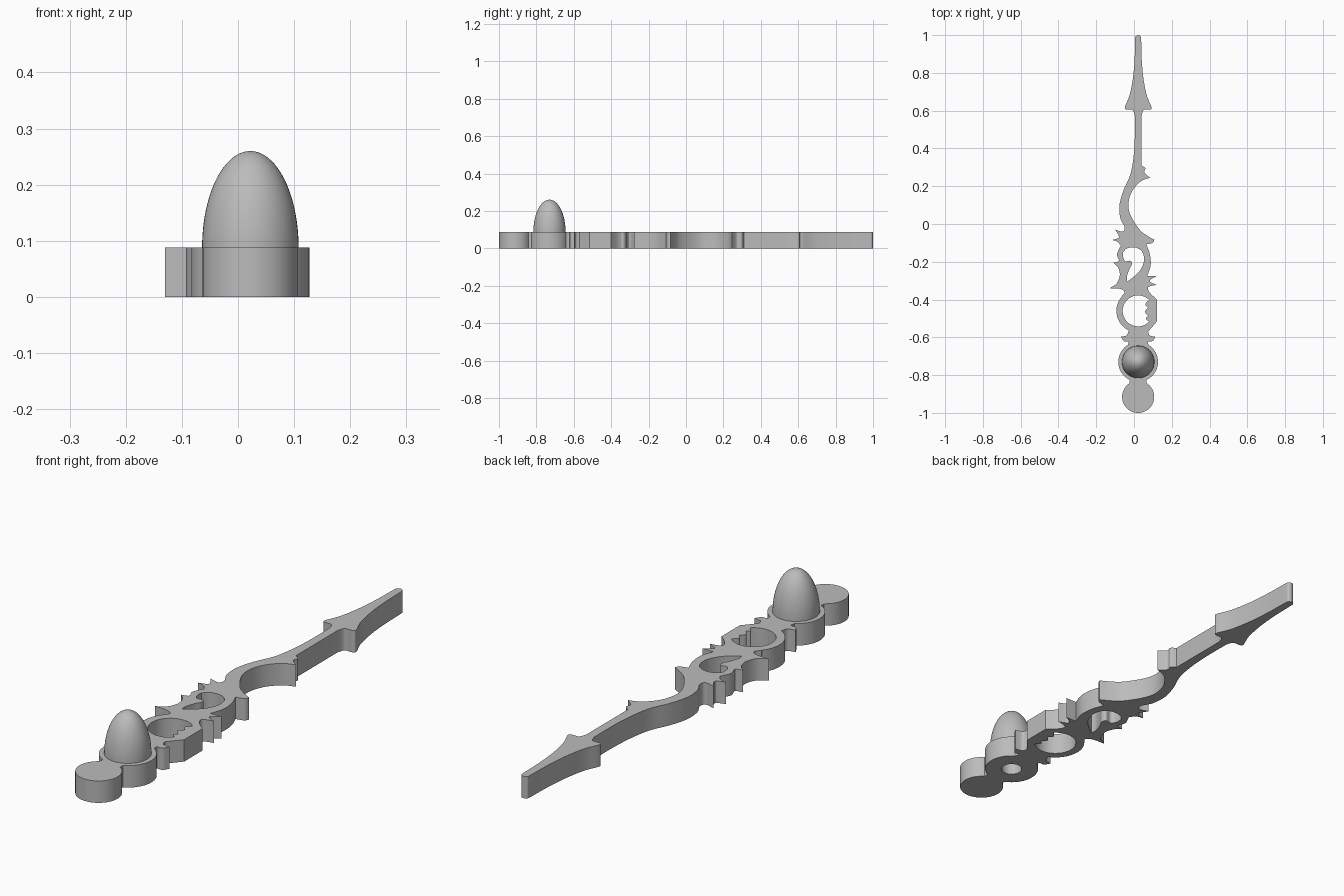
import bpy
import bmesh
import math
from mathutils import Vector

CENTRE_X = .022
THICKNESS = .088
HUB_Y = -.73

default_cube = bpy.data.objects.get("Cube")
if default_cube:
    bpy.data.objects.remove(default_cube, do_unlink=True)

grey = bpy.data.materials.new("plain grey")
grey.use_nodes = True
grey.diffuse_color = (.5, .5, .5, 1)
grey.node_tree.nodes["Principled BSDF"].inputs["Base Color"].default_value = grey.diffuse_color


def smooth(points, steps=6):
    """Smooth path through the points; the ends stay sharp corners."""
    points = [Vector(point) for point in points]
    padded = [points[0]] + points + [points[-1]]
    path = []
    for before, start, end, after in zip(padded, padded[1:], padded[2:], padded[3:]):
        for step in range(steps):
            t = step / steps
            leave, arrive = (end - before) / 2, (after - start) / 2
            bend = 3 * (end - start) - 2 * leave - arrive
            twist = 2 * (start - end) + leave + arrive
            path.append(start + t * (leave + t * (bend + t * twist)))
    return path + [points[-1]]


def strokes(*runs):
    """Join smooth runs; each run starts at the sharp end of the previous one."""
    path = smooth(runs[0])
    for run in runs[1:]:
        path += smooth([path[-1]] + list(run))[1:]
    return path


def arc(centre_y, radius, first, last, steps=40):
    """Arc on the centre line, angles in degrees."""
    angles = [math.radians(first + (last - first) * i / steps) for i in range(steps + 1)]
    return [Vector((CENTRE_X + radius * math.cos(a), centre_y + radius * math.sin(a)))
            for a in angles]


def mirrored(path):
    """Same path on the other side, walked the other way."""
    return [Vector((2 * CENTRE_X - point.x, point.y)) for point in reversed(path)]


def finish(obj):
    """Weld, orient and shade a finished part."""
    mesh = bmesh.new()
    mesh.from_mesh(obj.data)
    bmesh.ops.remove_doubles(mesh, verts=mesh.verts, dist=.0002)
    bmesh.ops.recalc_face_normals(mesh, faces=mesh.faces)
    mesh.to_mesh(obj.data)
    mesh.free()
    obj.data.materials.clear()
    obj.data.materials.append(grey)
    bpy.ops.object.select_all(action="DESELECT")
    obj.select_set(True)
    bpy.context.view_layer.objects.active = obj
    bpy.ops.object.shade_smooth_by_angle(angle=math.radians(35))


# Symmetric parts of the outline: arrow tip, neck spikes, round end
tip = smooth([(CENTRE_X, 1), (.035, .994), (.038, .975), (.041, .87), (.05, .77),
              (.068, .68), (.092, .62), (.085, .606), (.052, .603), (.04, .575)])
neck = strokes([(.075, -.57), (.083, -.59), (.113, -.597)],
               [(.098, -.62), (.075, -.622), (.077, -.642)])
foot = arc(HUB_Y, .105, 58, -65) + arc(-.915, .085, 58, -90)

# Right edge, from the shaft down to the ring
right_edge = strokes(
    [(.04, .575), (.04, .31)],
    [(.06, .295), (.055, .272), (.085, .245)],
    [(.035, .225), (-.012, .17), (-.03, .1), (-.015, .04), (.03, -.03), (.07, -.062),
     (.108, -.083)],
    [(.098, -.1), (.065, -.108)],
    [(.084, -.16), (.088, -.22), (.07, -.275)],
    [(.12, -.275)],
    [(.088, -.295), (.088, -.308), (.12, -.322)],
    [(.075, -.335), (.085, -.365), (.122, -.4)],
    [(.122, -.515)],
    [(.075, -.57)])

# Left edge, from the ring up to the shaft
left_edge = arc(-.46, .115, 245, 140) + strokes(
    [(-.066, -.384), (-.05, -.36), (-.075, -.343), (-.13, -.34)],
    [(-.092, -.315), (-.075, -.27), (-.085, -.23), (-.11, -.205)],
    [(-.08, -.195), (-.09, -.16), (-.07, -.115)],
    [(-.09, -.092), (-.118, -.085)],
    [(-.08, -.07), (-.1, -.03)],
    [(-.06, -.04), (-.05, -.015), (-.072, .03), (-.077, .1), (-.055, .18), (-.02, .26),
     (-.003, .35), (.004, .45), (.004, .575)])

outline = (tip + right_edge + neck + foot + mirrored(foot) + mirrored(neck)
           + left_edge + mirrored(tip))

# Openings: ring with a scalloped side, curled slot, socket under the dome
ring_hole = arc(-.46, .082, 45, 315) + strokes(
    [(.08, -.518), (.062, -.5), (.075, -.487)],
    [(.058, -.465), (.075, -.443)],
    [(.06, -.425), (.08, -.402)])
curl_hole = strokes(
    [(-.058, -.15), (-.035, -.128), (.01, -.125), (.045, -.15), (.052, -.2),
     (.025, -.255), (-.035, -.305)],
    [(-.038, -.28), (-.025, -.24), (-.012, -.215), (-.018, -.195), (-.045, -.197), (-.058, -.175),
     (-.058, -.15)])
socket = arc(HUB_Y, .04, 0, 360, 32)

# Pierced plate: filled flat curve with thickness
curve = bpy.data.curves.new("pierced_hand", "CURVE")
curve.dimensions = "2D"
curve.fill_mode = "BOTH"
curve.extrude = THICKNESS / 2
for loop in (outline, ring_hole, curl_hole, socket):
    points = [p for p, q in zip(loop, loop[1:] + loop[:1]) if (p - q).length > .0005]
    spline = curve.splines.new("POLY")
    spline.points.add(len(points) - 1)
    for target, point in zip(spline.points, points):
        target.co = (point.x, point.y, 0, 1)
    spline.use_cyclic_u = True

curve_object = bpy.data.objects.new("hand_curve", curve)
bpy.context.collection.objects.link(curve_object)
bpy.context.view_layer.update()
evaluated = curve_object.evaluated_get(bpy.context.evaluated_depsgraph_get())
plate_mesh = bpy.data.meshes.new_from_object(evaluated)
bpy.data.objects.remove(curve_object, do_unlink=True)
for vertex in plate_mesh.vertices:
    vertex.co.z += THICKNESS / 2
plate = bpy.data.objects.new("pierced_hand", plate_mesh)
bpy.context.collection.objects.link(plate)
finish(plate)

# Dome handle: turned half ellipse with the socket continuing inside
profile = [(0, THICKNESS + .05), (.04, THICKNESS + .05), (.04, THICKNESS)]
for i in range(25):
    angle = math.pi / 2 * i / 24
    profile.append((.086 * math.cos(angle), THICKNESS + .172 * math.sin(angle)))
mesh = bmesh.new()
verts = [mesh.verts.new((radius, 0, z)) for radius, z in profile]
edges = [mesh.edges.new(pair) for pair in zip(verts, verts[1:])]
bmesh.ops.spin(mesh, geom=verts + edges, axis=(0, 0, 1), cent=(0, 0, 0),
               angle=2 * math.pi, steps=48)
dome_mesh = bpy.data.meshes.new("dome_handle")
mesh.to_mesh(dome_mesh)
mesh.free()
dome = bpy.data.objects.new("dome_handle", dome_mesh)
dome.location = (CENTRE_X, HUB_Y, 0)
bpy.context.collection.objects.link(dome)
finish(dome)
